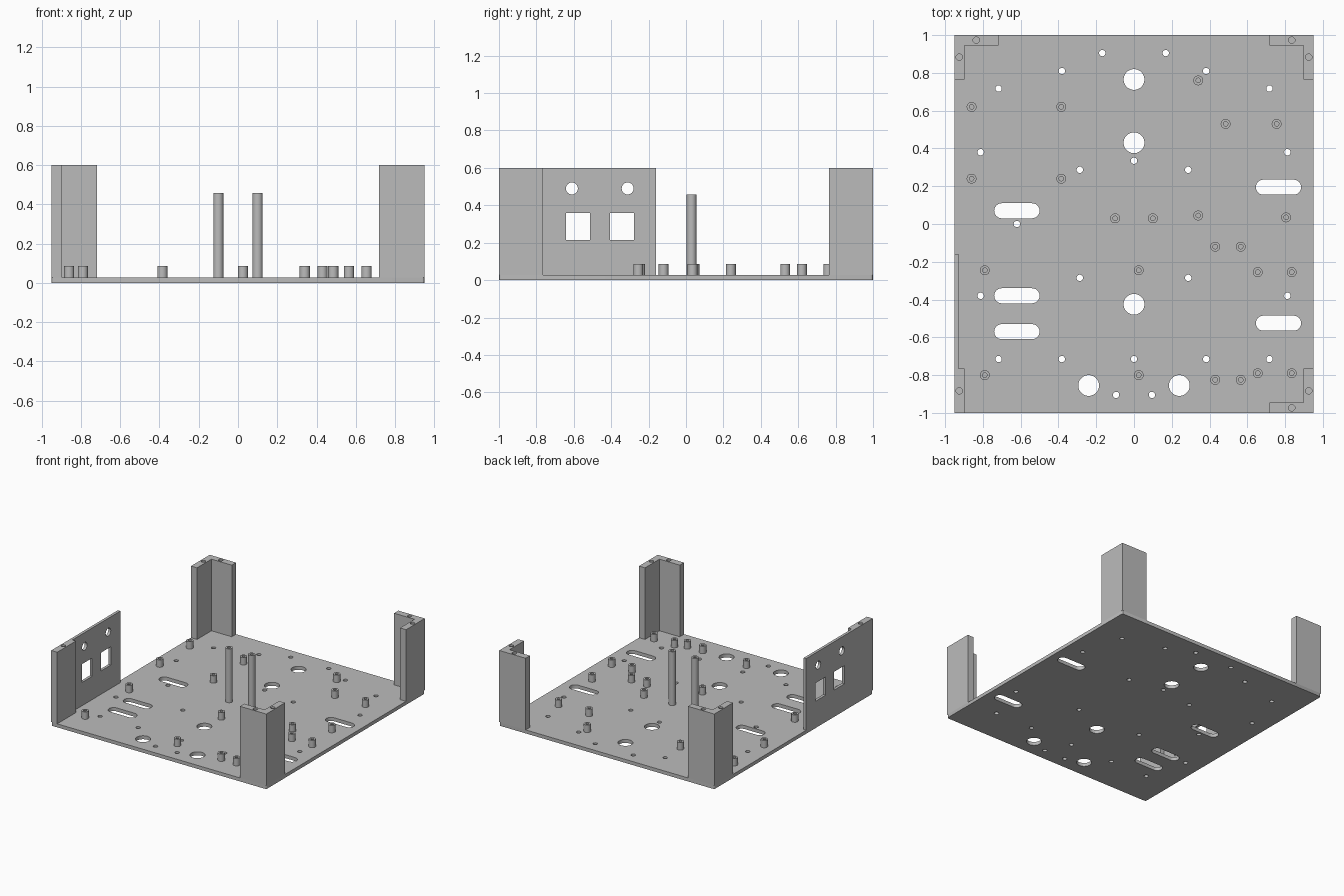
import bpy, bmesh, math
from mathutils import Matrix

if "Cube" in bpy.data.objects:
    bpy.data.objects.remove(bpy.data.objects["Cube"], do_unlink=True)

HALF_X, HALF_Y, TOP, FLOOR = 0.95, 1.0, 0.6, 0.028

grey = bpy.data.materials.new("matte grey")
grey.use_nodes = True
colour = (0.5, 0.5, 0.5, 1)
grey.diffuse_color = colour
grey.node_tree.nodes["Principled BSDF"].inputs["Base Color"].default_value = colour


def add_object(name, mesh):
    obj = bpy.data.objects.new(name, mesh)
    bpy.context.collection.objects.link(obj)
    mesh.materials.clear()
    mesh.materials.append(grey)
    return obj


def smooth(obj):
    bpy.ops.object.select_all(action="DESELECT")
    obj.select_set(True)
    bpy.context.view_layer.objects.active = obj
    bpy.ops.object.shade_smooth_by_angle(angle=math.radians(30))


def rounded(cx, cy, hx, hy, r, steps=6):
    """Outline of a rectangle with rounded corners; a circle or slot when r is the half size."""
    pts = []
    for k, (sx, sy) in enumerate([(1, 1), (-1, 1), (-1, -1), (1, -1)]):
        for i in range(steps + 1):
            a = (k + i / steps) * math.pi / 2
            pts.append((cx + sx * (hx - r) + r * math.cos(a),
                        cy + sy * (hy - r) + r * math.sin(a)))
    return [p for i, p in enumerate(pts) if math.dist(p, pts[i - 1]) > 1e-5]


def circle(cx, cy, r, steps=6):
    return rounded(cx, cy, r, r, r, steps)


def rectangle(x0, y0, x1, y1):
    return [(x0, y0), (x1, y0), (x1, y1), (x0, y1)]


def sheet(name, outlines, thickness, matrix):
    """Flat sheet with holes: the first outline is the rim, the others are openings."""
    curve = bpy.data.curves.new(name, "CURVE")
    curve.dimensions = "2D"
    curve.fill_mode = "BOTH"
    curve.extrude = thickness / 2
    for pts in outlines:
        spline = curve.splines.new("POLY")
        spline.points.add(len(pts) - 1)
        for point, (x, y) in zip(spline.points, pts):
            point.co = (x, y, 0, 1)
        spline.use_cyclic_u = True
    temp = bpy.data.objects.new(name + "_outline", curve)
    bpy.context.collection.objects.link(temp)
    bpy.context.view_layer.update()
    mesh = bpy.data.meshes.new_from_object(
        temp.evaluated_get(bpy.context.evaluated_depsgraph_get()))
    bpy.data.objects.remove(temp, do_unlink=True)
    bm = bmesh.new()
    bm.from_mesh(mesh)
    bmesh.ops.remove_doubles(bm, verts=bm.verts, dist=1e-5)
    bmesh.ops.transform(bm, matrix=matrix, verts=bm.verts)
    bmesh.ops.recalc_face_normals(bm, faces=bm.faces)
    bm.to_mesh(mesh)
    bm.free()
    obj = add_object(name, mesh)
    smooth(obj)
    return obj


def standoff(name, x, y, top, r=0.026, bore=0.012, depth=0.05):
    """Round spacer with a blind bore, turned from a profile."""
    bm = bmesh.new()
    profile = [(r, FLOOR - 0.01), (r, top), (bore, top), (bore, top - depth), (0, top - depth)]
    verts = [bm.verts.new((px, 0, pz)) for px, pz in profile]
    edges = [bm.edges.new(pair) for pair in zip(verts, verts[1:])]
    bmesh.ops.spin(bm, geom=verts + edges, axis=(0, 0, 1), cent=(0, 0, 0),
                   angle=math.tau, steps=24)
    bmesh.ops.remove_doubles(bm, verts=bm.verts, dist=1e-5)
    bmesh.ops.recalc_face_normals(bm, faces=bm.faces)
    bmesh.ops.translate(bm, verts=bm.verts, vec=(x, y, 0))
    mesh = bpy.data.meshes.new(name)
    bm.to_mesh(mesh)
    bm.free()
    smooth(add_object(name, mesh))


def post(name, outline, screws, sx, sy):
    """Upright prism with blind screw holes in its top, placed by mirroring."""
    bm = bmesh.new()
    face = bm.faces.new([bm.verts.new((sx * x, sy * y, FLOOR)) for x, y in outline])
    up = bmesh.ops.extrude_face_region(bm, geom=[face])["geom"]
    bmesh.ops.translate(bm, vec=(0, 0, TOP - FLOOR),
                        verts=[v for v in up if isinstance(v, bmesh.types.BMVert)])
    bmesh.ops.recalc_face_normals(bm, faces=bm.faces)
    mesh = bpy.data.meshes.new(name)
    bm.to_mesh(mesh)
    bm.free()
    obj = add_object(name, mesh)

    bm = bmesh.new()
    for x, y in screws:
        bmesh.ops.create_cone(bm, cap_ends=True, segments=20, radius1=0.017, radius2=0.017,
                              depth=0.2, matrix=Matrix.Translation((sx * x, sy * y, TOP)))
    cutter_mesh = bpy.data.meshes.new(name + "_cutter")
    bm.to_mesh(cutter_mesh)
    bm.free()
    cutter = add_object(name + "_cutter", cutter_mesh)
    mod = obj.modifiers.new("screw holes", "BOOLEAN")
    mod.object = cutter
    mod.solver = "EXACT"
    bpy.ops.object.select_all(action="DESELECT")
    obj.select_set(True)
    bpy.context.view_layer.objects.active = obj
    bpy.ops.object.modifier_apply(modifier=mod.name)
    bpy.data.objects.remove(cutter, do_unlink=True)
    smooth(obj)


# Base plate with round holes, screw holes and cable slots
big_holes = [(0, 0.765), (0, 0.43), (0, -0.425), (-0.24, -0.855), (0.24, -0.855)]
paired_holes = [(0.168, 0.905), (0.382, 0.81), (0.717, 0.717), (0.812, 0.38), (0.287, 0.287),
                (0.287, -0.285), (0.812, -0.38), (0.717, -0.715), (0.382, -0.715), (0.095, -0.905)]
small_holes = [(s * x, y) for x, y in paired_holes for s in (-1, 1)]
small_holes += [(0, 0.335), (-0.62, 0), (0, -0.715)]
slots = [(-0.62, 0.07), (-0.62, -0.38), (-0.62, -0.57), (0.765, 0.195), (0.765, -0.525)]
outlines = [rounded(0, 0, HALF_X, HALF_Y, 0.014, 3)]
outlines += [circle(x, y, 0.055, 9) for x, y in big_holes]
outlines += [circle(x, y, 0.017, 5) for x, y in small_holes]
outlines += [rounded(x, y, 0.12, 0.04, 0.04) for x, y in slots]
sheet("base_plate", outlines, FLOOR, Matrix.Translation((0, 0, FLOOR / 2)))

# Thin side panel with connector openings (drawn as y, z and stood upright)
panel = [rectangle(-0.765, FLOOR, -0.16, TOP)]
panel += [circle(y, 0.49, 0.032) for y in (-0.61, -0.312)]
panel += [rectangle(y, 0.214, y + 0.128, 0.36) for y in (-0.642, -0.406)]
upright = Matrix(((0, 0, 1, -HALF_X + 0.011), (1, 0, 0, 0), (0, 1, 0, 0), (0, 0, 0, 1)))
sheet("side_panel", panel, 0.022, upright)

# Corner posts: three angled ones and a flat one beside the panel
angle_outline = [(HALF_X, HALF_Y), (0.717, HALF_Y), (0.717, 0.946),
                 (0.897, 0.946), (0.897, 0.764), (HALF_X, 0.764)]
angle_screws = [(0.835, 0.973), (0.925, 0.883)]
for name, sx, sy in [("back_left_post", 1, 1), ("back_right_post", -1, 1),
                     ("front_left_post", 1, -1)]:
    post(name, angle_outline, angle_screws, sx, sy)
post("front_right_post", rectangle(0.897, 0.764, HALF_X, HALF_Y), angle_screws[1:], -1, -1)

# Short board standoffs and the two tall ones
short = [(-0.86, 0.62), (-0.385, 0.62), (-0.86, 0.24), (-0.385, 0.24), (0.34, 0.76),
         (0.485, 0.53), (0.755, 0.53), (0.34, 0.045), (0.805, 0.035), (0.43, -0.12),
         (0.565, -0.12), (0.655, -0.255), (0.835, -0.255), (-0.79, -0.245), (0.025, -0.245),
         (-0.79, -0.8), (0.025, -0.8), (0.43, -0.825), (0.565, -0.825), (0.655, -0.79),
         (0.835, -0.79)]
for i, (x, y) in enumerate(short):
    standoff(f"short_standoff_{i + 1}", x, y, 0.087)
for side, x in (("right", -0.1), ("left", 0.1)):
    standoff(f"tall_standoff_{side}", x, 0.03, 0.458)
